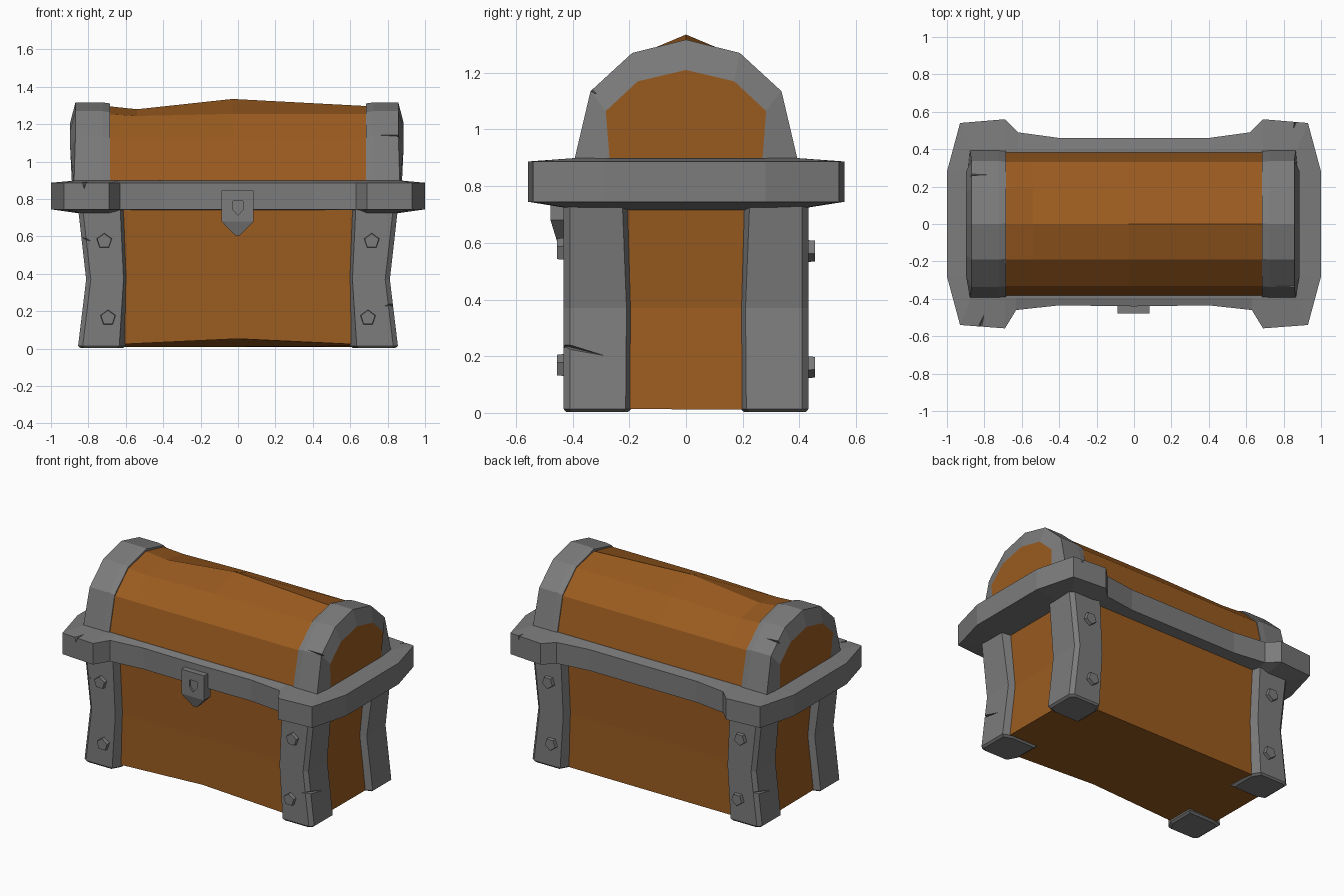
import bpy, bmesh, math
from mathutils import Vector, Matrix

if "Cube" in bpy.data.objects:
    bpy.data.objects.remove(bpy.data.objects["Cube"])


def material(name, color):
    m = bpy.data.materials.new(name)
    m.diffuse_color = (*color, 1)
    m.use_nodes = True
    m.node_tree.nodes["Principled BSDF"].inputs["Base Color"].default_value = m.diffuse_color
    return m


METAL = material("grey_metal", (0.2, 0.2, 0.2))
WOOD = material("brown_wood", (0.325, 0.105, 0.014))


def finish(name, bm, *mats):
    bmesh.ops.recalc_face_normals(bm, faces=bm.faces)
    me = bpy.data.meshes.new(name)
    bm.to_mesh(me)
    bm.free()
    for m in mats:
        me.materials.append(m)
    ob = bpy.data.objects.new(name, me)
    bpy.context.collection.objects.link(ob)
    return ob


def loft(name, rings, *mats, end_index=0):
    """Skin a list of equal-length point rings and cap both ends."""
    bm = bmesh.new()
    rows = [[bm.verts.new(p) for p in r] for r in rings]
    n = len(rows[0])
    for a, b in zip(rows, rows[1:]):
        for i in range(n):
            j = (i + 1) % n
            bm.faces.new((a[i], a[j], b[j], b[i]))
    bm.faces.new(rows[0])
    bm.faces.new(rows[-1]).material_index = end_index
    return finish(name, bm, *mats)


def cut(target, cutter):
    cutter.hide_render = True
    cutter.display_type = 'WIRE'
    mod = target.modifiers.new("cut", 'BOOLEAN')
    mod.operation = 'DIFFERENCE'
    mod.solver = 'EXACT'
    mod.object = cutter


def crack(target, start, end, width, normal, depth=0.03):
    """Cut a tapering V-shaped nick running from start to end."""
    s, e, w, n = (Vector(v) for v in (start, end, width, normal))
    n.normalize()
    bm = bmesh.new()
    for p in (s + w + n * 0.02, s - w + n * 0.02, s - n * depth, e + n * 0.004):
        bm.verts.new(p)
    bmesh.ops.convex_hull(bm, input=bm.verts)
    cut(target, finish("crack_cutter", bm, METAL))


def clamp(v, lim):
    return max(-lim, min(lim, v))


# Wooden body, pinched slightly at mid height, front lower edge raised at the middle
def body_ring(z, X, Y, lift=0.0, corner=0.0):
    return [(-X, -Y, z + corner), (0, -Y, z + lift), (X, -Y, z + corner),
            (X, Y, z), (0, Y, z), (-X, Y, z)]


loft("body", [body_ring(0.01, 0.81, 0.38, 0.043, 0.005), body_ring(0.37, 0.77, 0.375),
              body_ring(0.75, 0.80, 0.38)], WOOD)


# Metal corner posts with chamfered edges and pinched waist
def post_ring(sx, sy, z, xo, xi, yi, slope, inset=0.0):
    pts = [(xo, yi + 0.02), (xo, 0.41), (xo - 0.025, 0.432), (xi + slope, 0.432),
           (xi, 0.37), (xi, yi), (xo - 0.06, yi)]
    cx, cy = (xo + xi) / 2, 0.32
    k = 1 - inset
    return [(sx * (cx + (x - cx) * k), sy * (cy + (y - cy) * k), z) for x, y in pts]


posts = {}
for sx, side in ((-1, "left"), (1, "right")):
    for sy, face in ((-1, "front"), (1, "back")):
        posts[sx, sy] = loft(f"{face}_{side}_post", [
            post_ring(sx, sy, 0.003, 0.85, 0.605, 0.195, 0.035, 0.08),
            post_ring(sx, sy, 0.014, 0.855, 0.60, 0.193, 0.035),
            post_ring(sx, sy, 0.37, 0.812, 0.597, 0.19, 0.015),
            post_ring(sx, sy, 0.75, 0.855, 0.61, 0.205, 0.02)], METAL)
        # Five-sided rivets
        for x, z in ((0.715, 0.575), (0.695, 0.165)):
            bm = bmesh.new()
            bmesh.ops.create_cone(
                bm, cap_ends=True, segments=5, radius1=0.046, radius2=0.04, depth=0.05,
                matrix=Matrix.Translation((sx * x, sy * 0.43, z))
                @ Matrix.Rotation(-sy * math.pi / 2, 4, 'X'))
            finish(f"{face}_{side}_rivet", bm, METAL)

# Metal rim with flared corners, its underside dropping slightly at the ends
half = [(0, -0.44), (0.4, -0.435), (0.63, -0.46), (0.69, -0.558), (0.93, -0.54), (1, -0.28),
        (1, 0.28), (0.93, 0.54), (0.69, 0.56), (0.62, 0.49), (0.4, 0.46), (0, 0.46)]
outline = half + [(-x, y) for x, y in half[-2:0:-1]]
rim = loft("rim", [
    [(clamp(x, 0.79), clamp(y, 0.37), 0.74 if abs(x) < 0.65 else 0.715) for x, y in outline],
    [(x, y, 0.745) for x, y in outline],
    [(x, y, 0.887) for x, y in outline],
    [(clamp(x, 0.87), clamp(y, 0.395), 0.899) for x, y in outline]], METAL)


# Domed wooden lid with an uneven ridge
def arch(x, pts, base_x=None):
    ring = [(x, -y, z) for y, z in pts] + [(x, y, z) for y, z in pts[-2::-1]]
    if base_x is not None:
        ring[0] = (base_x, *ring[0][1:])
        ring[-1] = (base_x, *ring[-1][1:])
    return ring


loft("lid", [arch(x, [(0.388, 0.88), (0.331, 1.122), (0.19, 1.247 + d), (0, top)])
             for x, top, d in ((-0.71, 1.298, 0.008), (-0.54, 1.28, -0.003),
                               (-0.03, 1.335, 0.008), (0.71, 1.296, 0.008))], WOOD)

# Metal lid bands, the end panel inside each arch is wood
outer = [(0.397, 0.88), (0.337, 1.135), (0.19, 1.27), (0, 1.317)]
inner = [(0.27, 0.9), (0.283, 1.065), (0.17, 1.17), (0, 1.21)]
lower = [(y - 0.003, z - 0.006 if z > 0.9 else z) for y, z in outer]
bands = {}
for s, side, extra in ((-1, "left", 0.012), (1, "right", 0)):
    bands[s] = loft(f"{side}_lid_band", [
        arch(s * 0.685, lower), arch(s * 0.725, outer),
        arch(s * (0.857 + extra), outer, s * (0.865 + extra)),
        arch(s * (0.885 + extra), inner, s * (0.877 + extra))],
        METAL, WOOD, end_index=1)


# Lock plate, sloping tip and shield-shaped keyhole
def front_prism(name, pts, back):
    return loft(name, [[(x, y, z) for x, y, z in pts], [(x, back, z) for x, _, z in pts]], METAL)


lock = front_prism("lock_plate", [(-0.088, -0.478, 0.845), (0.083, -0.478, 0.845),
                                  (0.083, -0.478, 0.68), (-0.088, -0.478, 0.68)], -0.41)
front_prism("lock_tip", [(-0.088, -0.478, 0.68), (0.083, -0.478, 0.68),
                         (0.01, -0.455, 0.605), (-0.015, -0.455, 0.605)], -0.41)
keyhole = [(-0.028, 0.79), (0.028, 0.79), (0.028, 0.745), (0, 0.712), (-0.028, 0.745)]
cut(lock, front_prism("keyhole_cutter", [(x, -0.5, z) for x, z in keyhole], -0.465))

# Nicks and cracks in the metal
crack(posts[-1, -1], (-0.86, -0.432, 0.605), (-0.78, -0.432, 0.572), (0, 0, 0.03), (0, -1, 0))
crack(posts[1, -1], (0.85, -0.432, 0.243), (0.77, -0.432, 0.225), (0, 0, 0.015), (0, -1, 0))
crack(posts[1, -1], (0.83, -0.44, 0.24), (0.834, -0.26, 0.195), (0, 0, 0.018), (1, 0, 0))
crack(posts[-1, 1], (-0.83, 0.44, 0.24), (-0.834, 0.26, 0.195), (0, 0, 0.018), (-1, 0, 0))
crack(bands[-1], (-0.91, 0.265, 1.205), (-0.75, 0.265, 1.205), (0, 0.012, -0.01), (0, 0.68, 0.73))
crack(bands[1], (0.9, -0.335, 1.137), (0.71, -0.33, 1.145), (0, 0.006, 0.008), (0, -0.8, 0.6))
crack(rim, (-0.83, -0.57, 0.89), (-0.8, -0.48, 0.892), (0.02, 0, 0), (0, 0, 1), 0.05)
crack(rim, (0.87, 0.57, 0.89), (0.85, 0.5, 0.892), (0.015, 0, 0), (0, 0, 1), 0.05)
